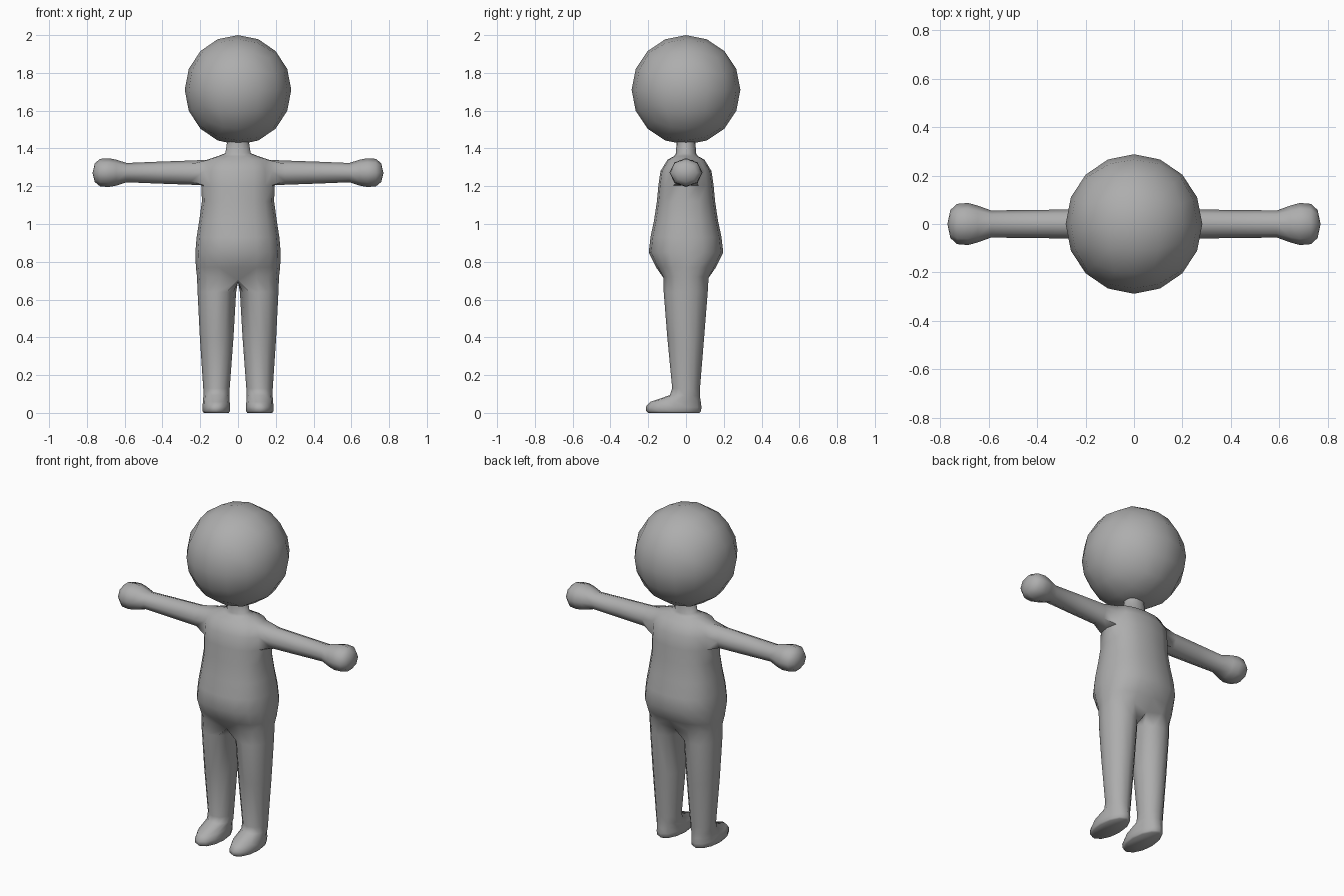
import bpy, bmesh, math
from math import sin, cos, tan, pi, radians

if "Cube" in bpy.data.objects:
    bpy.data.objects.remove(bpy.data.objects["Cube"])

skin = bpy.data.materials.new("plain grey")
skin.diffuse_color = (0.42, 0.42, 0.42, 1)
skin.use_nodes = True
skin.node_tree.nodes["Principled BSDF"].inputs["Base Color"].default_value = skin.diffuse_color


def finish(bm, name, angle):
    bmesh.ops.recalc_face_normals(bm, faces=bm.faces)
    mesh = bpy.data.meshes.new(name)
    bm.to_mesh(mesh)
    bm.free()
    mesh.materials.append(skin)
    ob = bpy.data.objects.new(name, mesh)
    bpy.context.collection.objects.link(ob)
    bpy.ops.object.select_all(action='DESELECT')
    ob.select_set(True)
    bpy.context.view_layer.objects.active = ob
    bpy.ops.object.shade_smooth_by_angle(angle=radians(angle))
    return ob


def bridge(bm, a, b, closed=True):
    n = len(a)
    for i in range(n if closed else n - 1):
        j = (i + 1) % n
        bm.faces.new((a[i], a[j], b[j], b[i]))


def power(v, e):
    return math.copysign(abs(v) ** e, v)


# Body: the +x half, mirrored afterwards
bm = bmesh.new()

# Torso and neck rings: height, half width, half depth, from hips upward
rows = [(0.72, 0.217, 0.128), (0.77, 0.223, 0.158), (0.85, 0.226, 0.197),
        (0.93, 0.219, 0.188), (1.02, 0.205, 0.169), (1.12, 0.191, 0.154),
        (1.205, 0.194, 0.146), (1.28, 0.192, 0.135), (1.34, 0.165, 0.098),
        (1.36, 0.105, 0.062), (1.375, 0.067, 0.053), (1.44, 0.057, 0.05)]
torso = []
for z, hx, hy in rows:
    e = 0.84 if z < 1.35 else 1.0
    ring = []
    for k in range(-4, 5):
        a = k * pi / 8
        x = 0 if abs(k) == 4 else hx * power(cos(a), e)
        ring.append(bm.verts.new((x, hy * power(sin(a), e), z)))
    torso.append(ring)
for v in (torso[0][0], torso[0][8]):    # groin fold dips at the middle
    v.co.z, v.co.y = 0.70, v.co.y * 0.85
SHOULDER = 6
for r in range(len(torso) - 1):
    for c in range(8):
        if r in (SHOULDER, SHOULDER + 1) and c in (3, 4):
            continue                    # opening for the arm
        bm.faces.new((torso[r][c], torso[r][c + 1],
                      torso[r + 1][c + 1], torso[r + 1][c]))

# Arm and hand: x, half depth, half height
r0, r1, r2 = torso[SHOULDER:SHOULDER + 3]
prev = [r1[5], r2[5], r2[4], r2[3], r1[3], r0[3], r0[4], r0[5]]
for x, hy, hz in [(0.25, 0.06, 0.064), (0.42, 0.058, 0.058), (0.59, 0.056, 0.051),
                  (0.645, 0.076, 0.069), (0.685, 0.087, 0.076),
                  (0.73, 0.083, 0.073), (0.758, 0.058, 0.05)]:
    ring = [bm.verts.new((x, hy * cos(i * pi / 4), 1.272 + hz * sin(i * pi / 4)))
            for i in range(8)]
    bridge(bm, prev, ring)
    prev = ring
tip = bm.verts.new((0.77, 0, 1.27))
for i in range(8):
    bm.faces.new((prev[i], prev[(i + 1) % 8], tip))

# Leg and foot: centre x, half width, back y, front y, back z, front z
crotch = [bm.verts.new((0, y, 0.692)) for y in (0.055, 0, -0.055)]
prev = torso[0] + crotch
for cx, hx, yb, yf, zb, zf in [
        (0.112, 0.102, 0.115, -0.118, 0.64, 0.64),
        (0.113, 0.089, 0.096, -0.099, 0.40, 0.40),
        (0.114, 0.070, 0.074, -0.073, 0.13, 0.13),
        (0.114, 0.069, 0.073, -0.085, 0.09, 0.094),
        (0.115, 0.071, 0.078, -0.190, 0.06, 0.058),
        (0.115, 0.073, 0.082, -0.213, 0.03, 0.032),
        (0.115, 0.072, 0.079, -0.212, 0.007, 0.010),
        (0.115, 0.066, 0.070, -0.200, 0.0, 0.0)]:
    ring = []
    for j in range(12):
        a = radians(-120 + 30 * j)
        t = (1 - sin(a)) / 2
        ring.append(bm.verts.new((cx + hx * cos(a), yb + (yf - yb) * t,
                                  zb + (zf - zb) * t)))
    bridge(bm, prev, ring)
    prev = ring
bm.faces.new(prev)

body = finish(bm, "body", 70)
mirror = body.modifiers.new("mirror", 'MIRROR')
mirror.use_axis = (True, False, False)
mirror.merge_threshold = 0.001

# Head: cube grid rounded into a sphere
bm = bmesh.new()
bmesh.ops.create_cube(bm, size=2)
bmesh.ops.subdivide_edges(bm, edges=bm.edges[:], cuts=3, use_grid_fill=True)
for v in bm.verts:
    for i in range(3):
        v.co[i] = tan(v.co[i] * pi / 4)
    v.co.normalize()
    v.co.x *= 0.282
    v.co.y *= 0.288
    v.co.z = 1.71 + 0.29 * v.co.z
finish(bm, "head", 70)
